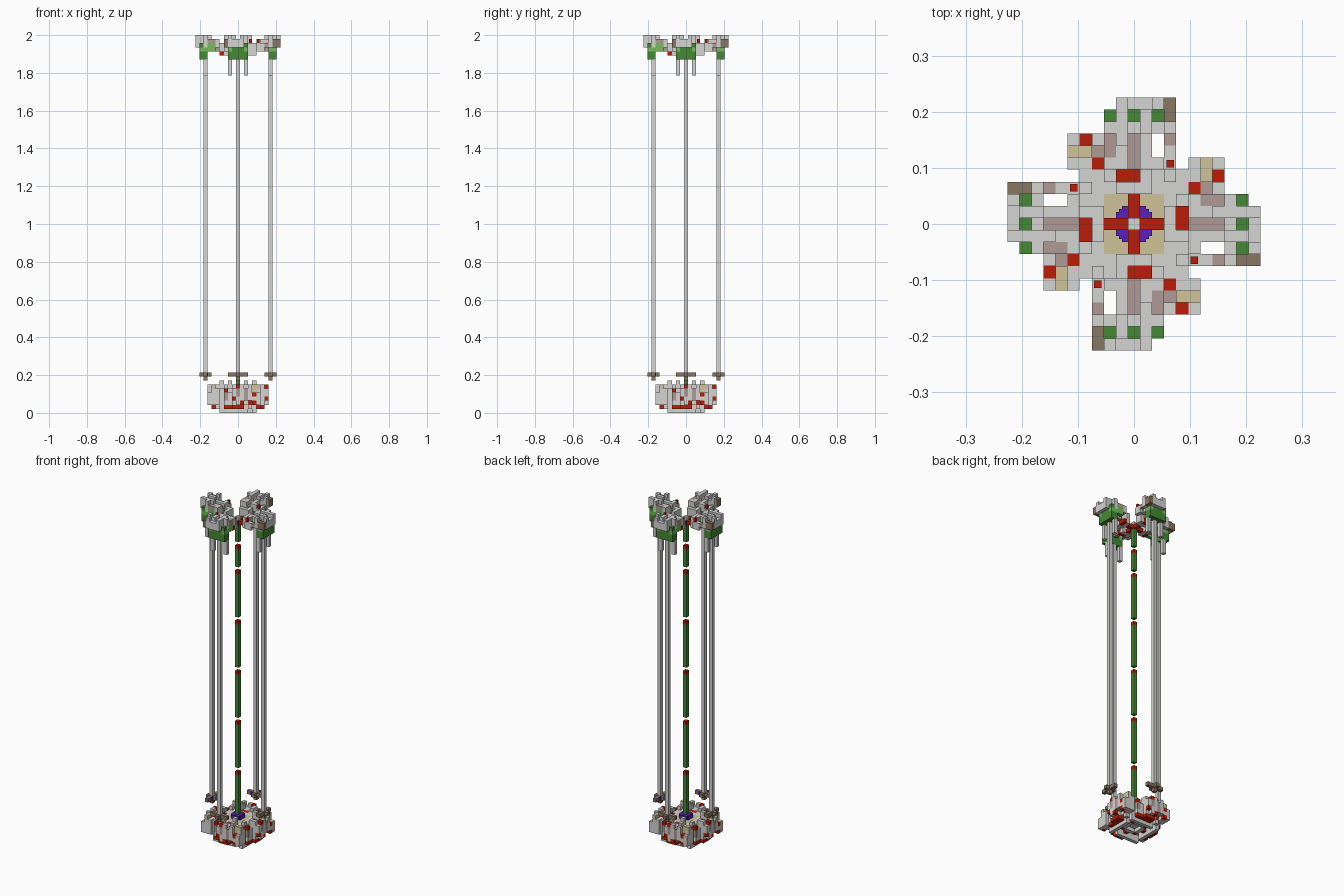
import bpy
import bmesh
from mathutils import Matrix, Vector

cube = bpy.data.objects.get("Cube")
if cube:
    bpy.data.objects.remove(cube, do_unlink=True)

TOP = 93                 # height of the tower in blocks
CELL = 2 / TOP           # size of one block


def material(name, red, green, blue):
    mat = bpy.data.materials.new(name)
    mat.use_nodes = True
    colour = (red, green, blue, 1)
    mat.diffuse_color = colour
    mat.node_tree.nodes["Principled BSDF"].inputs["Base Color"].default_value = colour
    return mat


stone = material("light_stone", .66, .67, .65)
green = material("leaf_green", .06, .25, .035)
light_green = material("light_green", .17, .5, .11)
red = material("brick_red", .5, .012, .002)
tan = material("pale_tan", .63, .55, .32)
mauve = material("dusty_mauve", .43, .32, .3)
brown = material("earth_brown", .25, .185, .12)
purple = material("deep_purple", .1, .015, .48)


def add_box(bm, box, turn):
    """Box over block columns x, rows y (inclusive) and heights z (edges)."""
    x0, x1, y0, y1, z0, z1 = box
    size = Vector((x1 - x0 + 1, y1 - y0 + 1, z1 - z0)) * CELL
    middle = Vector((x0 + x1, y0 + y1, z0 + z1)) * CELL / 2
    place = Matrix.Rotation(turn, 4, "Z") @ Matrix.Translation(middle)
    bmesh.ops.create_cube(bm, size=1, matrix=place @ Matrix.Diagonal((*size, 1)))


def part(name, mat, *boxes, turns=4):
    """One object of boxes, repeated by quarter turns about the axis."""
    bm = bmesh.new()
    for quarter in range(turns):
        for box in boxes:
            add_box(bm, box, -quarter * 1.5707963)
    mesh = bpy.data.meshes.new(name)
    bm.to_mesh(mesh)
    bm.free()
    mesh.materials.append(mat)
    obj = bpy.data.objects.new(name, mesh)
    bpy.context.collection.objects.link(obj)
    return obj


# Base: ribbed underside, floor, pinwheel wall and stepped arms
part("base_slab", stone, (-4, 4, -4, 4, 2, 3), turns=1)
part("base_underside_ribs", stone,
     (-2, 4, 4, 4, 0, 2), (-1, 1, 2, 2, 1, 2), (-3, -3, 5, 5, 1, 2))
part("base_underside_accents", red, (0, 0, 3, 3, 1, 2), (2, 2, 2, 2, 1, 2))
part("base_floor", tan, (-2, 2, -2, 2, 3, 6), turns=1)
part("base_wall", stone,
     (-2, 4, 3, 3, 3, 6), (1, 4, 4, 4, 3, 6), (-2, -2, 4, 4, 3, 8),
     (3, 3, 4, 4, 6, 7), (2, 2, 5, 5, 2, 5), (3, 3, 5, 5, 2, 3))
part("base_wall_accent", red, (-1, 0, 4, 4, 3, 6), (3, 3, 5, 5, 5, 6))
part("base_arm", stone,
     (-1, 1, 5, 6, 2, 5), (-1, -1, 7, 7, 3, 7), (1, 1, 7, 7, 4, 6),
     (-1, -1, 5, 6, 5, 6), (1, 1, 5, 6, 5, 7), (0, 0, 7, 7, 2, 4))
part("base_arm_inlay", mauve, (0, 0, 5, 6, 5, 6), (0, 0, 7, 7, 4, 6),
     (-2, -2, 6, 7, 3, 6), (-3, -3, 6, 6, 3, 6), (3, 3, 5, 5, 3, 5))
part("base_arm_accents", red, (-1, 1, 5, 6, 1, 2), (2, 3, 5, 5, 1, 2),
     (-1, -1, 7, 7, 2, 3), (1, 1, 7, 7, 3, 4), (0, 0, 7, 7, 6, 7))

# Base corner buttresses
part("corner_buttress", stone,
     (-5, -5, 7, 7, 2, 5), (-3, -3, 7, 7, 3, 7), (-4, -4, 7, 7, 3, 4),
     (-5, -4, 5, 5, 2, 6), (-5, -4, 6, 6, 2, 5), (-2, -2, 5, 5, 2, 7),
     (-5, -5, 6, 6, 5, 6))
part("corner_tan_blocks", tan, (-4, -4, 6, 6, 5, 7), (-5, -5, 6, 6, 6, 7))
part("corner_red_blocks", red, (-4, -4, 7, 7, 4, 5), (-4, -4, 7, 7, 2, 3),
     (-3, -3, 5, 5, 2, 6))

# Central beam with its emitter and red joints
part("emitter", purple, (-1, 1, -.5, .5, 6, 7), (-.5, .5, -1, 1, 6, 7.02),
     (-.75, .75, -.75, .75, 6, 7.04), turns=1)
beam_tops = [19, 33, 47, 61, 75, 82]
beam_starts = [6] + [top + 1 for top in beam_tops]
part("beam_segments", green,
     *[(0, 0, 0, 0, start, top - 1) for start, top in zip(beam_starts, beam_tops)],
     (0, 0, 0, 0, 83, 88), turns=1)
part("beam_joints", red, *[(0, 0, 0, 0, top - 1, top) for top in beam_tops], turns=1)

# Hanging poles and their feet
part("long_poles", stone, (0, 0, 8, 8, 9, 87))
part("short_poles", stone, (-2, -2, 8, 8, 83, 87), (2, 2, 8, 8, 83, 87))
part("pole_feet", brown, (0, 0, 7, 7, 9, 10), (0, 0, 9, 9, 9, 10),
     (-2, -1, 8, 8, 9, 10), (1, 2, 8, 8, 9, 10), (0, 0, 8, 8, 8, 9))
part("pole_foot_lamps", purple, (-1, -1, 7.9, 7.1, 9, 10))

# Crown: red cross over the axis, linked to four arms
part("crown_hub", stone, (0, 0, 0, 0, 88, 90), turns=1)
part("crown_cross", red, (0, 0, 1, 2, 88, 89), (-1, 0, 4, 4, 88, 89))
part("crown_link", stone, (-1, 1, 3, 3, 88, 91), (1, 1, 4, 4, 88, 91))
part("crown_rails", stone,
     (-1, -1, 5, 7, 90, 92), (1, 1, 5, 7, 90, 92), (-2, 2, 8, 8, 90, 92),
     (-1, -1, 9, 9, 90, 92), (1, 1, 9, 9, 90, 92), (-1, 2, 10, 10, 90, 92))
part("crown_studs", stone,
     (-1, -1, 7, 10, 92, 93), (1, 1, 8, 9, 92, 93), (2, 2, 10, 10, 92, 93),
     (-2, -2, 8, 8, 92, 93), (3, 3, 8, 8, 90, 93), (3, 3, 5, 6, 89, 91),
     (2, 2, 5, 5, 90, 92), (-2, -2, 5, 5, 90, 92))
part("crown_inlay", mauve, (0, 0, 5, 7, 89, 91), (3, 3, 7, 7, 90, 91),
     (-2, -2, 6, 7, 91, 92))
part("crown_side_brackets", brown, (3, 3, 9, 10, 90, 92))
part("crown_red_blocks", red, (3.2, 2.8, 5.2, 4.8, 91, 92))
part("crown_green_panels", green, (-2, 2, 8, 9, 87, 89), (-1, 1, 8, 9, 89, 90),
     (-2, -2, 9, 9, 90, 91), (0, 0, 9, 9, 90, 91), (2, 2, 9, 9, 90, 91))
part("crown_light_bands", light_green, (-2, -2, 8, 9, 89, 90),
     (2, 2, 8, 9, 89, 90), (-2, -2, 6, 7, 89, 91))
